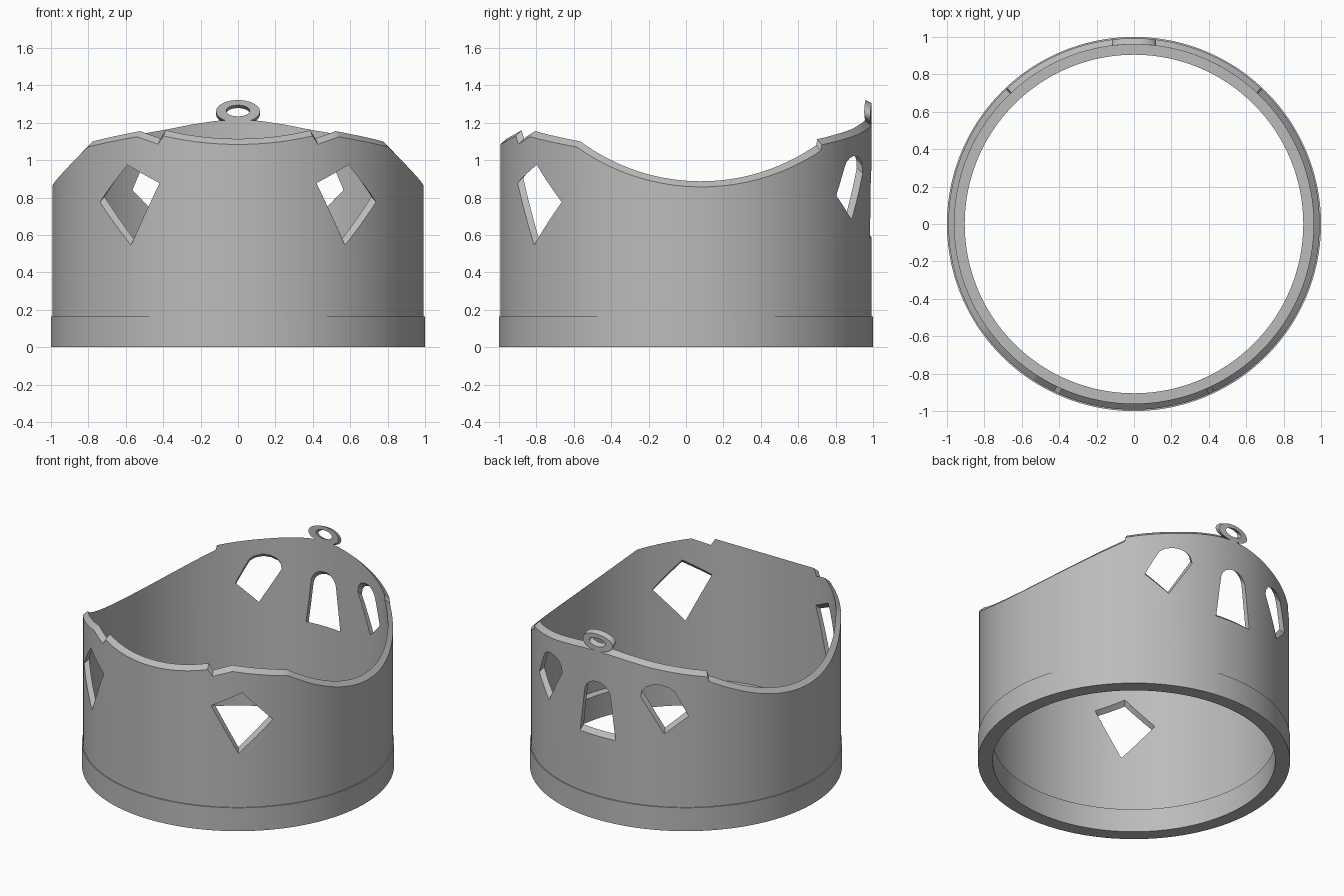
import bpy
import bmesh
from math import sin, cos, pi, radians, sqrt

cube = bpy.data.objects.get("Cube")
if cube:
    bpy.data.objects.remove(cube)

OUTER, INNER, BAND, LEDGE, STEP = 0.993, 0.96, 1.0, 0.905, 0.165

grey = bpy.data.materials.new("plain grey")
grey.use_nodes = True
grey.diffuse_color = (0.5, 0.5, 0.5, 1)
grey.node_tree.nodes["Principled BSDF"].inputs["Base Color"].default_value = (0.5, 0.5, 0.5, 1)


def around(deg, r, z):
    """Point on a cylinder; the angle runs from the front towards +x."""
    a = radians(deg)
    return (r * sin(a), -r * cos(a), z)


def make_object(name, loops, closed=True):
    """Skin equal-length loops of points; joins last to first or caps the ends."""
    bm = bmesh.new()
    rows = [[bm.verts.new(p) for p in loop] for loop in loops]
    n = len(rows[0])
    for i in range(len(rows) if closed else len(rows) - 1):
        a, b = rows[i], rows[(i + 1) % len(rows)]
        for j in range(n):
            k = (j + 1) % n
            bm.faces.new((a[j], a[k], b[k], b[j]))
    if not closed:
        bm.faces.new(rows[0])
        bm.faces.new(rows[-1])
    bmesh.ops.recalc_face_normals(bm, faces=bm.faces)
    mesh = bpy.data.meshes.new(name)
    bm.to_mesh(mesh)
    bm.free()
    mesh.materials.append(grey)
    obj = bpy.data.objects.new(name, mesh)
    bpy.context.collection.objects.link(obj)
    return obj


def smooth(obj):
    bpy.ops.object.select_all(action="DESELECT")
    obj.select_set(True)
    bpy.context.view_layer.objects.active = obj
    bpy.ops.object.shade_smooth_by_angle(angle=radians(25))


# Rim outline: angle from the front and height of the outer edge
RIM = [(23.7, 1.13), (25.5, 1.085), (32.9, 1.125), (54, 1.07), (137, 1.082),
       (157, 1.135), (165, 1.16), (173, 1.18), (180, 1.187)]


def rim_height(deg):
    a = abs(deg)
    if a <= RIM[0][0]:
        return 1.084 + 0.046 * (a / RIM[0][0]) ** 2
    if 54 < a < 137:
        # Round scoop in each side
        y = -INNER * cos(radians(a)) - 0.08
        return 0.857 + 1.08 - sqrt(1.08 ** 2 - y * y)
    for (a0, z0), (a1, z1) in zip(RIM, RIM[1:]):
        if a0 <= a <= a1:
            return z0 + (z1 - z0) * (a - a0) / (a1 - a0)


# Wall with thicker base band, inner ledge and outward sloping rim
half = {i * 1.5 for i in range(121)} | {a for a, z in RIM}
angles = sorted(half | {-a for a in half if 0 < a < 180})
columns = []
for a in angles:
    z = rim_height(a)
    section = [(BAND, 0), (BAND, STEP), (OUTER, STEP), (OUTER, z),
               (INNER, z + 0.03), (INNER, STEP), (LEDGE, STEP), (LEDGE, 0)]
    columns.append([around(a, r, h) for r, h in section])
wall = make_object("wall", columns)


# Window cutters, sloping upward towards the inside
def cutter(name, outline):
    fine = []
    for (a0, z0), (a1, z1) in zip(outline, outline[1:] + outline[:1]):
        steps = max(1, int(abs(a1 - a0) / 2))
        fine += [(a0 + (a1 - a0) * t / steps, z0 + (z1 - z0) * t / steps) for t in range(steps)]
    loops = [[around(a, r, z + 0.9 * (OUTER - r)) for a, z in fine] for r in (0.93, 1.03)]
    obj = make_object(name, loops, closed=False)
    obj.hide_render = True
    return obj


kite = [(36.5, 0.975), (48, 0.775), (35.2, 0.545), (25, 0.877)]
slanted_arch = [(144, 0.81), (153, 0.68), (162, 0.93), (161.5, 0.97), (160, 1.0),
                (157.5, 1.018), (154.5, 1.022), (151.5, 1.008), (149.5, 0.985), (148.3, 0.95)]
arch = [(172, 0.587), (188, 0.587)] + [
    (180 + 5.9 * cos(pi * t / 10), 0.875 + 0.095 * sin(pi * t / 10)) for t in range(11)]


def mirrored(outline):
    return [(-a, z) for a, z in outline]


cutters = [cutter("front_window_left", kite), cutter("front_window_right", mirrored(kite)),
           cutter("back_window_left", slanted_arch),
           cutter("back_window_right", mirrored(slanted_arch)),
           cutter("back_window_middle", arch)]
for c in cutters:
    mod = wall.modifiers.new(c.name, "BOOLEAN")
    mod.object = c
    mod.operation = "DIFFERENCE"
    mod.solver = "EXACT"
bpy.context.view_layer.objects.active = wall
for c in cutters:
    bpy.ops.object.modifier_apply(modifier=c.name)
    bpy.data.objects.remove(c)
smooth(wall)

# Oval hanging eyelet standing on the back rim, bent to follow the wall
loops = []
for i in range(48):
    t = 2 * pi * i / 48
    loop = []
    for r, w, h, z in ((OUTER, 0.117, 0.06, 1.245), (INNER, 0.117, 0.06, 1.261),
                       (INNER, 0.063, 0.03, 1.264), (OUTER, 0.063, 0.03, 1.248)):
        x = w * cos(t)
        loop.append((x, sqrt(r * r - x * x), z + h * sin(t)))
    loops.append(loop)
smooth(make_object("hanging_eyelet", loops))
